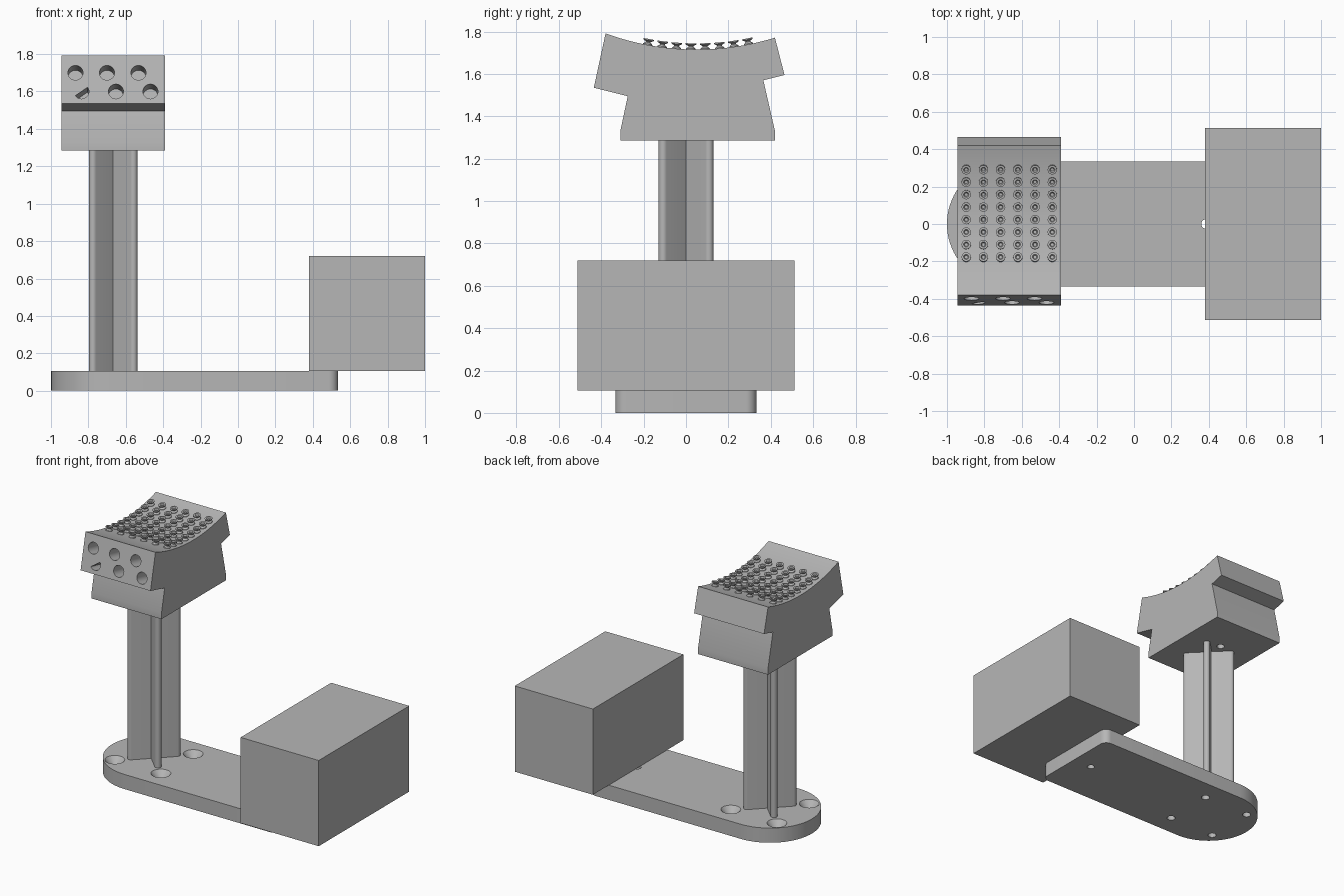
import bpy, bmesh
from math import sin, cos, pi, radians, asin
from mathutils import Matrix, Vector

if "Cube" in bpy.data.objects:
    bpy.data.objects.remove(bpy.data.objects["Cube"])

grey = bpy.data.materials.new("plain grey")
grey.use_nodes = True
GREY = (0.47, 0.47, 0.47, 1)
grey.diffuse_color = GREY
grey.node_tree.nodes["Principled BSDF"].inputs["Base Color"].default_value = GREY

PX = -0.667          # post axis


def arc(cx, cy, r, a0, a1, n):
    """Points on an arc, angles in degrees."""
    return [(cx + r * cos(radians(a0 + (a1 - a0) * i / n)),
             cy + r * sin(radians(a0 + (a1 - a0) * i / n))) for i in range(n + 1)]


def circle(r, n=32):
    return arc(0, 0, r, 0, 360, n)[:-1]


def prism(bm, pts, z0, z1, mat=Matrix(), top_scale=1):
    """Closed prism over a 2D outline; top_scale flares the far end."""
    low = [bm.verts.new(mat @ Vector((x, y, z0))) for x, y in pts]
    high = [bm.verts.new(mat @ Vector((x * top_scale, y * top_scale, z1))) for x, y in pts]
    bm.faces.new(low[::-1])
    bm.faces.new(high)
    for i in range(len(pts)):
        j = (i + 1) % len(pts)
        bm.faces.new((low[i], low[j], high[j], high[i]))


def lathe(bm, profile, mat, n=16):
    """Revolve (radius, height) points, capping both ends."""
    rings = [[bm.verts.new(mat @ Vector((r * cos(2 * pi * k / n), r * sin(2 * pi * k / n), z)))
              for k in range(n)] for r, z in profile]
    bm.faces.new(rings[0][::-1])
    bm.faces.new(rings[-1])
    for a, b in zip(rings, rings[1:]):
        for k in range(n):
            m = (k + 1) % n
            bm.faces.new((a[k], a[m], b[m], b[k]))


def finish(bm, name):
    bmesh.ops.recalc_face_normals(bm, faces=bm.faces)
    mesh = bpy.data.meshes.new(name)
    bm.to_mesh(mesh)
    bm.free()
    mesh.materials.append(grey)
    ob = bpy.data.objects.new(name, mesh)
    bpy.context.collection.objects.link(ob)
    return ob


def activate(ob):
    bpy.ops.object.select_all(action='DESELECT')
    ob.select_set(True)
    bpy.context.view_layer.objects.active = ob


def smooth(ob):
    activate(ob)
    bpy.ops.object.shade_smooth_by_angle(angle=radians(30))


def cut(ob, cutter):
    activate(ob)
    mod = ob.modifiers.new("holes", 'BOOLEAN')
    mod.operation = 'DIFFERENCE'
    mod.solver = 'EXACT'
    mod.object = cutter
    bpy.ops.object.modifier_apply(modifier=mod.name)
    bpy.data.objects.remove(cutter)


# Base plate: one half-round end, two small rounded corners
TOP = 0.105
bm = bmesh.new()
prism(bm, arc(PX, 0, 0.333, 90, 270, 40) + arc(0.485, -0.283, 0.05, -90, 0, 8)
      + arc(0.485, 0.283, 0.05, 0, 90, 8), 0, TOP)
plate = finish(bm, "base_plate")

# Countersunk screw holes around the post, one plain hole under the box
bm = bmesh.new()
for sx in (-1, 1):
    for sy in (-1, 1):
        at = Matrix.Translation((PX + sx * 0.183, sy * 0.183, 0))
        lathe(bm, [(0.028, -0.05), (0.028, 0.06), (0.065, TOP), (0.065, TOP + 0.03)], at, 32)
prism(bm, circle(0.025), -0.05, TOP + 0.05, Matrix.Translation((0.385, 0, 0)))
cut(plate, finish(bm, "plate_cutter"))
smooth(plate)

# Box at the end of the plate
bm = bmesh.new()
prism(bm, [(0.38, -0.513), (1, -0.513), (1, 0.513), (0.38, 0.513)], TOP, 0.72)
finish(bm, "box")

# Post: two crossed blades with rounded edges
for name, turn in (("post_blade_a", 45), ("post_blade_b", 135)):
    bm = bmesh.new()
    at = Matrix.Translation((PX, 0, 0)) @ Matrix.Rotation(radians(turn), 4, 'Z')
    prism(bm, arc(0.152, 0, 0.022, -90, 90, 10) + arc(-0.152, 0, 0.022, 90, 270, 10),
          TOP, 1.29, at)
    smooth(finish(bm, name))

# Head: side profile (y, z) with a dished top, extruded along x
R, CY, CZ = 1.25, 0.05, 2.965
dish = arc(CY, CZ, R, 270 + 17.2, 270 - 20.1, 32)
outline = [(-0.31, 1.285), (0.42, 1.285), (0.42, 1.33), (0.365, 1.57), (0.465, 1.595)]
outline += dish + [(-0.435, 1.535), (-0.275, 1.495), (-0.31, 1.33)]
along_x = Matrix(((0, 0, 1, 0), (1, 0, 0, 0), (0, 1, 0, 0), (0, 0, 0, 1)))
bm = bmesh.new()
prism(bm, outline, -0.945, -0.39, along_x)
head = finish(bm, "head")

# Blind sockets in the tilted front face, the first lower one half closed
bm = bmesh.new()
for row, (z, x0, step) in enumerate(((1.70, -0.869, 0.1685), (1.60, -0.837, 0.1845))):
    for i in range(3):
        y = -0.38 - 0.22 * (1.785 - z)
        at = Matrix.Translation((x0 + i * step, y, z)) @ Matrix.Rotation(radians(77.6), 4, 'X')
        half = row == 1 and i == 0
        prism(bm, arc(0, 0, 0.04, 215, 395, 16) if half else circle(0.04), -0.12, 0.03, at)
# Screw holes in the underside of the head
for y in (-0.125, 0.125):
    prism(bm, circle(0.026), 1.2, 1.38, Matrix.Translation((PX, y, 0)))
cut(head, finish(bm, "head_cutter"))
smooth(head)

# Grid of spool-shaped studs standing on the dish
bm = bmesh.new()
stud = [(0.024, -0.006), (0.022, 0.004), (0.012, 0.012), (0.012, 0.016),
        (0.025, 0.023), (0.025, 0.029), (0.014, 0.029), (0.009, 0.02)]
for row in range(8):
    y = 0.057 + (row - 3.5) * 0.068
    tilt = asin((y - CY) / R)
    for col in range(6):
        at = Matrix.Translation((PX + (col - 2.5) * 0.092, y, CZ - R * cos(tilt)))
        lathe(bm, stud, at @ Matrix.Rotation(tilt, 4, 'X'))
smooth(finish(bm, "studs"))
